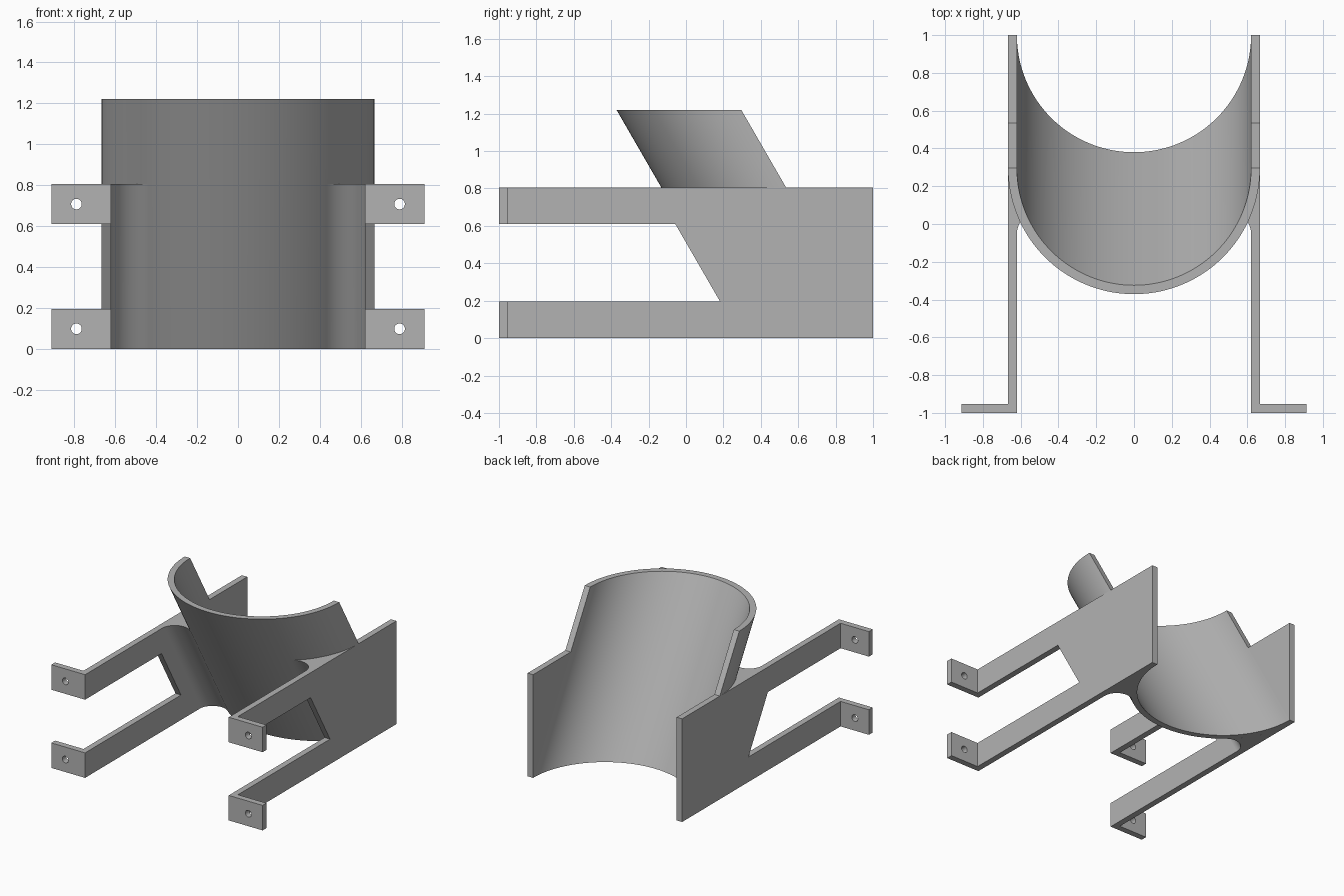
import bpy, bmesh
from math import sin, cos, pi, sqrt, tan, radians, atan2
from mathutils import Vector

cube = bpy.data.objects.get("Cube")
if cube:
    bpy.data.objects.remove(cube, do_unlink=True)

# Single plain grey material
grey = bpy.data.materials.new("plain grey")
grey.use_nodes = True
colour = (0.45, 0.45, 0.45, 1)
grey.diffuse_color = colour
grey.node_tree.nodes["Principled BSDF"].inputs["Base Color"].default_value = colour


def extrude(name, loops, vec):
    """Fill closed outlines (later ones are holes) and extrude along vec."""
    bm = bmesh.new()
    edges = []
    for loop in loops:
        vs = [bm.verts.new(p) for p in loop]
        edges += [bm.edges.new((a, b)) for a, b in zip(vs, vs[1:] + vs[:1])]
    bmesh.ops.triangle_fill(bm, use_beauty=True, edges=edges)
    res = bmesh.ops.extrude_face_region(bm, geom=bm.faces[:], use_keep_orig=True)
    moved = [g for g in res["geom"] if isinstance(g, bmesh.types.BMVert)]
    bmesh.ops.translate(bm, verts=moved, vec=Vector(vec))
    bmesh.ops.recalc_face_normals(bm, faces=bm.faces)
    mesh = bpy.data.meshes.new(name)
    bm.to_mesh(mesh)
    bm.free()
    mesh.materials.append(grey)
    ob = bpy.data.objects.new(name, mesh)
    bpy.context.collection.objects.link(ob)
    bpy.ops.object.select_all(action="DESELECT")
    bpy.context.view_layer.objects.active = ob
    ob.select_set(True)
    bpy.ops.object.shade_smooth_by_angle(angle=radians(25))
    return ob


def arc(cx, cy, r, a0, a1, n):
    return [(cx + r * cos(a0 + (a1 - a0) * i / n),
             cy + r * sin(a0 + (a1 - a0) * i / n)) for i in range(n + 1)]


INNER, OUTER = 0.62, 0.667      # cradle radii, also the side plate faces
TOP, PLATE_TOP = 1.22, 0.805
BAR = 0.195                     # height of the arms
LEAN = tan(radians(30))         # forward lean per unit of height
THICK = OUTER - INNER

# Leaning half-round cradle
ring = arc(0, 1, OUTER, pi, 2 * pi, 72) + arc(0, 1, INNER, 2 * pi, pi, 72)
extrude("cradle", [[(x, y, 0) for x, y in ring]], (0, -LEAN * TOP, TOP))

# Fillet circle touching the cradle and the inner plate face
R = 0.11
fx = INNER - R
fd = sqrt((OUTER + R) ** 2 - fx ** 2)
touch = atan2(-fd, fx)
joint = 1 - sqrt(OUTER ** 2 - INNER ** 2)
web = (arc(fx, 1 - fd, R, 0, touch + pi, 20)
       + arc(0, 1, OUTER, touch, atan2(joint - 1, INNER), 16)[1:])

for s, side in ((1, "left"), (-1, "right")):
    extrude(side + "_fillet_web", [[(s * x, y, 0) for x, y in web]],
            (0, -LEAN * PLATE_TOP, PLATE_TOP))

    # Side plate with two forward arms and a slanted opening
    low, high = BAR, PLATE_TOP - BAR
    slant = 0.295
    plate = [(-1, 0), (1, 0), (1, PLATE_TOP), (-1, PLATE_TOP), (-1, high),
             (slant - LEAN * high, high), (slant - LEAN * low, low), (-1, low)]
    extrude(side + "_side_plate", [[(s * INNER, y, z) for y, z in plate]],
            (s * THICK, 0, 0))

    # Drilled mounting tabs at the arm ends
    for z, level in ((0, "lower"), (high, "upper")):
        tab = [(OUTER, z), (0.912, z), (0.912, z + BAR), (OUTER, z + BAR)]
        hole = arc(0.79, z + BAR / 2, 0.026, 0, 2 * pi, 32)[:-1]
        extrude(f"{side}_{level}_tab",
                [[(s * x, -1, h) for x, h in loop] for loop in (tab, hole)],
                (0, THICK, 0))
